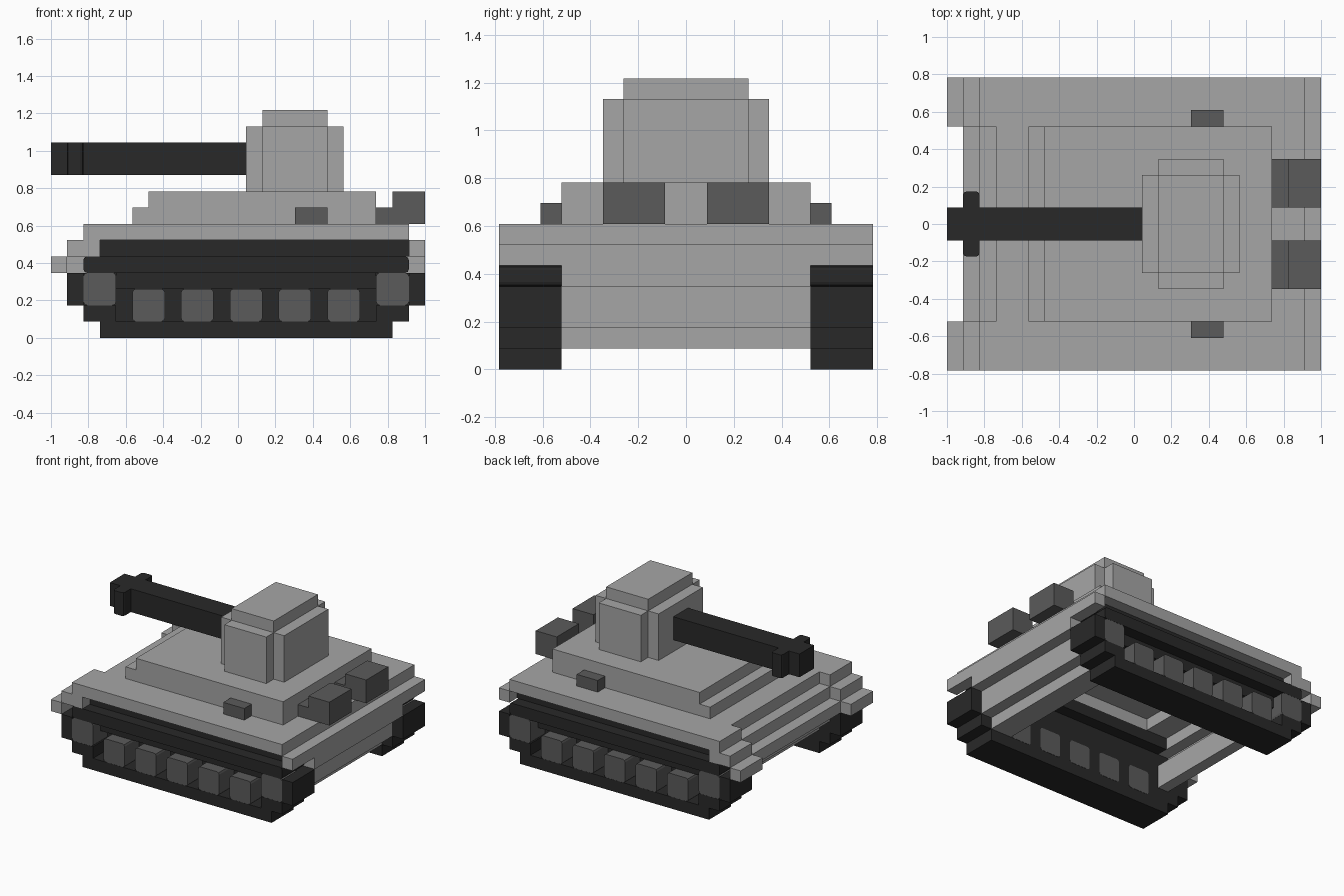
import bpy
import bmesh

cube = bpy.data.objects.get("Cube")
if cube:
    bpy.data.objects.remove(cube, do_unlink=True)

U = 2 / 23  # one block; x counts from the muzzle, y from the centre, z from the ground


def material(name, value):
    mat = bpy.data.materials.new(name)
    mat.use_nodes = True
    colour = (value, value, value, 1)
    mat.diffuse_color = colour
    mat.node_tree.nodes["Principled BSDF"].inputs["Base Color"].default_value = colour
    return mat


GREY = material("armour grey", 0.38)
STEEL = material("steel grey", 0.104)
BLACK = material("track black", 0.022)


def blocks(name, mat, boxes, mirror=False, round_axis=None):
    """Join boxes (x0, x1, y0, y1, z0, z1) into one part, optionally mirrored in y.
    Edges that run along round_axis are rounded."""
    bm = bmesh.new()
    for x0, x1, y0, y1, z0, z1 in boxes:
        for v in bmesh.ops.create_cube(bm, size=1)["verts"]:
            v.co.x = (x1 if v.co.x > 0 else x0) * U - 1
            v.co.y = (y1 if v.co.y > 0 else y0) * U
            v.co.z = (z1 if v.co.z > 0 else z0) * U
    if round_axis is not None:
        edges = [e for e in bm.edges
                 if abs(e.verts[0].co[round_axis] - e.verts[1].co[round_axis]) > 1e-4]
        bmesh.ops.bevel(bm, geom=edges, offset=0.018, segments=2,
                        profile=0.5, affect='EDGES')
    mesh = bpy.data.meshes.new(name)
    bm.to_mesh(mesh)
    bm.free()
    mesh.materials.append(mat)
    obj = bpy.data.objects.new(name, mesh)
    bpy.context.collection.objects.link(obj)
    if mirror:
        mod = obj.modifiers.new("mirror", 'MIRROR')
        mod.use_axis = (False, True, False)
        mod.use_mirror_merge = False
    return obj


# Hull: top plate with an open well under the deck, notched nose, rear lip
blocks("top_plate", GREY, [(3, 6, -5, 5, 6, 7), (19, 22, -5, 5, 6, 7)])
blocks("top_plate_side", GREY, [(3, 22, 5, 9, 6, 7), (2, 3, 6, 9, 6, 7)], mirror=True)
blocks("front_fender", GREY, [(0, 1, 6, 9, 4, 5), (1, 3, 6, 9, 5, 6)], mirror=True)
blocks("nose", GREY, [(2, 4, -6, 6, 5, 6), (1, 3, -6, 6, 4, 5),
                      (2, 4, -6, 6, 3, 4), (3, 4, -6, 6, 2, 3)])
blocks("rear_lip", GREY, [(22, 23, -9, 9, 5, 6)])
blocks("rear_plate", GREY, [(21, 23, -6, 6, 4, 5), (20, 22, -6, 6, 2, 4),
                            (19, 21, -6, 6, 1, 2)])

# Tracks: stepped inner slab, outer layer open around the wheels, rounded upper run
rows = [(3, 21, 0, 1), (2, 22, 1, 2), (1, 23, 2, 4)]
blocks("track_core", BLACK, [(a, b, 6, 7, c, d) for a, b, c, d in rows], mirror=True)
rim = [(3, 21, 0, 1), (2, 4, 1, 2), (20, 22, 1, 2), (1, 2, 2, 4), (22, 23, 2, 4)]
blocks("track_rim", BLACK, [(a, b, 7, 9, c, d) for a, b, c, d in rim], mirror=True)
blocks("track_shelf", BLACK, [(4, 20, 7, 8, 3, 4)], mirror=True)
blocks("track_upper_run", BLACK, [(2, 22, 6, 9, 4, 5)], mirror=True, round_axis=1)
blocks("track_guard", BLACK, [(4, 21, 5, 6, 5, 6), (3, 22, 6, 8, 5, 6)], mirror=True)

# Wheels, with hubs on the inner side
FACE = 8.99
blocks("road_wheels", STEEL,
       [(x, x + 2, 7, FACE, 1, 3) for x in range(5, 18, 3)],
       mirror=True, round_axis=1)
blocks("end_wheels", STEEL,
       [(x, x + 2, 7, FACE, 2, 4) for x in (2, 20)],
       mirror=True, round_axis=1)
blocks("inner_hubs", STEEL,
       [(x, x + 2, 5.98, 6.05, 1, 3) for x in range(5, 18, 3)],
       mirror=True, round_axis=1)

# Raised deck and its fittings
blocks("deck", GREY, [(5, 20, -6, 6, 7, 8), (6, 20, -6, 6, 8, 9)])
blocks("side_box", STEEL, [(15, 17, 6, 7, 7, 8)], mirror=True)
blocks("exhaust", STEEL, [(20, 21, 1, 4, 7, 8), (21, 23, 1, 4, 7, 9)], mirror=True)

# Turret with cross-shaped plan and a cap
blocks("turret", GREY, [(12, 18, -3, 3, 9, 13)])
blocks("turret_cheek", GREY, [(13, 17, 3, 4, 9, 13)], mirror=True)
blocks("turret_cap", GREY, [(13, 17, -3, 3, 13, 14)])

# Gun with a rounded muzzle brake
blocks("gun_barrel", BLACK, [(0, 12, -1, 1, 10, 12)])
blocks("muzzle_brake", BLACK, [(1, 2, -2, 2, 10, 12)], round_axis=2)
